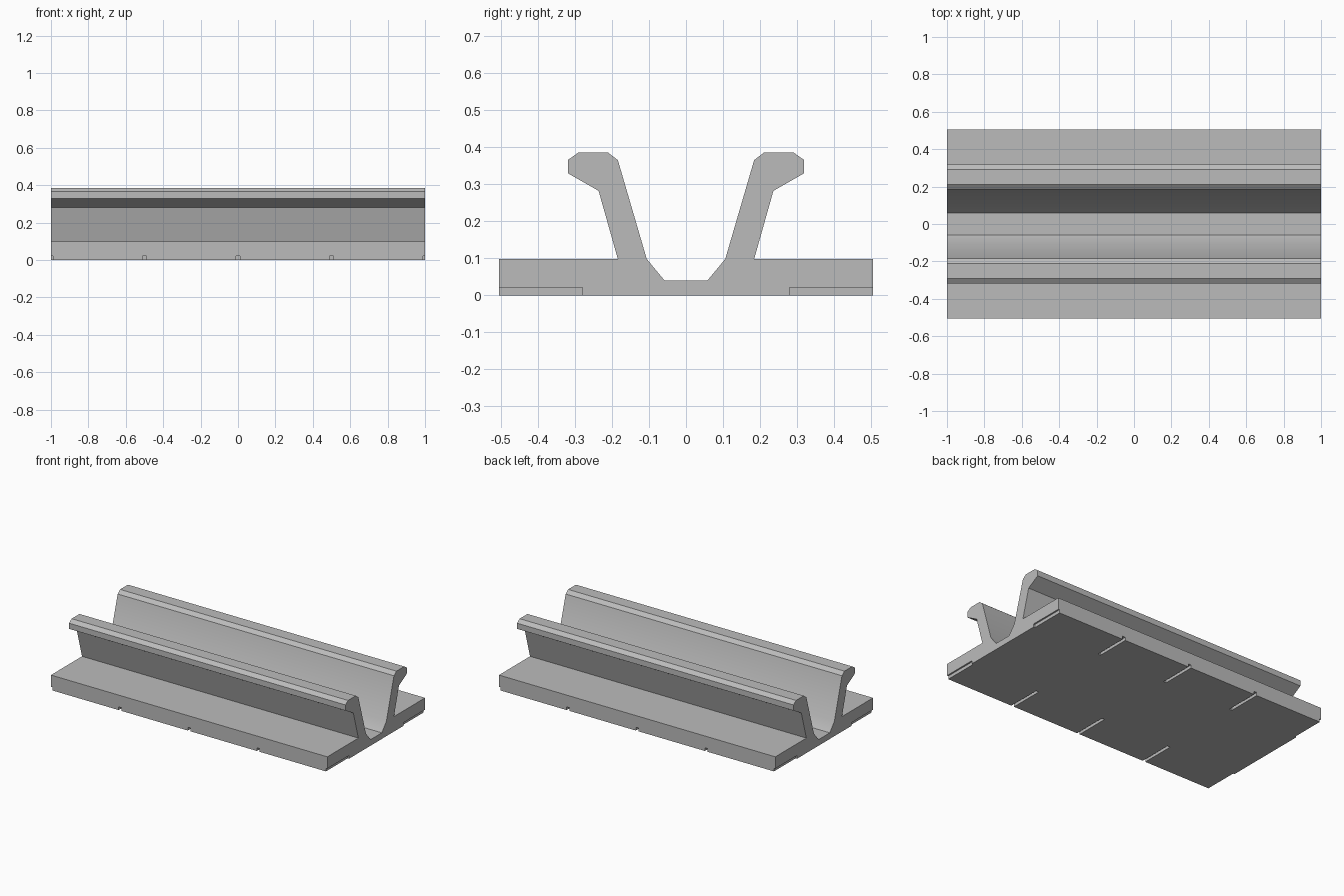
import bpy, bmesh, math

if "Cube" in bpy.data.objects:
    bpy.data.objects.remove(bpy.data.objects["Cube"], do_unlink=True)

LENGTH = 2.0
HALF_WIDTH = 0.505

grey = bpy.data.materials.new("plain grey")
grey.use_nodes = True
colour = (0.5, 0.5, 0.5, 1)
grey.diffuse_color = colour
grey.node_tree.nodes["Principled BSDF"].inputs["Base Color"].default_value = colour


def add_object(name, bm):
    bmesh.ops.recalc_face_normals(bm, faces=bm.faces)
    mesh = bpy.data.meshes.new(name)
    bm.to_mesh(mesh)
    bm.free()
    mesh.materials.append(grey)
    obj = bpy.data.objects.new(name, mesh)
    bpy.context.collection.objects.link(obj)
    return obj


# Half of the rail cross-section, from channel floor over the lip to the base
half = [(0.058, 0.04), (0.106, 0.098), (0.184, 0.365), (0.21, 0.385),
        (0.291, 0.385), (0.318, 0.366), (0.318, 0.329), (0.236, 0.282),
        (0.184, 0.098), (HALF_WIDTH, 0.098), (HALF_WIDTH, 0)]
profile = half + [(-y, z) for y, z in reversed(half)]

# Rail body: mirrored profile swept along x
bm = bmesh.new()
end = bm.faces.new([bm.verts.new((-LENGTH / 2, y, z)) for y, z in profile])
sweep = bmesh.ops.extrude_face_region(bm, geom=[end], use_keep_orig=True)
moved = [v for v in sweep["geom"] if isinstance(v, bmesh.types.BMVert)]
bmesh.ops.translate(bm, verts=moved, vec=(LENGTH, 0, 0))
rail = add_object("channel_rail", bm)

# Narrow slots under both base flanges, half slots at the ends
bm = bmesh.new()
for i in range(-2, 3):
    for side in (-1, 1):
        box = bmesh.ops.create_cube(bm, size=1)["verts"]
        bmesh.ops.scale(bm, verts=box, vec=(0.02, 0.26, 0.042))
        bmesh.ops.translate(bm, verts=box, vec=(i * 0.5, side * 0.41, 0))
cutter = add_object("slot_cutter", bm)
cutter.hide_render = True

cut = rail.modifiers.new("slots", "BOOLEAN")
cut.operation = "DIFFERENCE"
cut.solver = "EXACT"
cut.object = cutter
bpy.ops.object.select_all(action="DESELECT")
bpy.context.view_layer.objects.active = rail
rail.select_set(True)
bpy.ops.object.modifier_apply(modifier=cut.name)
bpy.data.objects.remove(cutter, do_unlink=True)

# Soft bend inside the channel, crisp edges elsewhere
bpy.ops.object.shade_smooth_by_angle(angle=math.radians(30))
